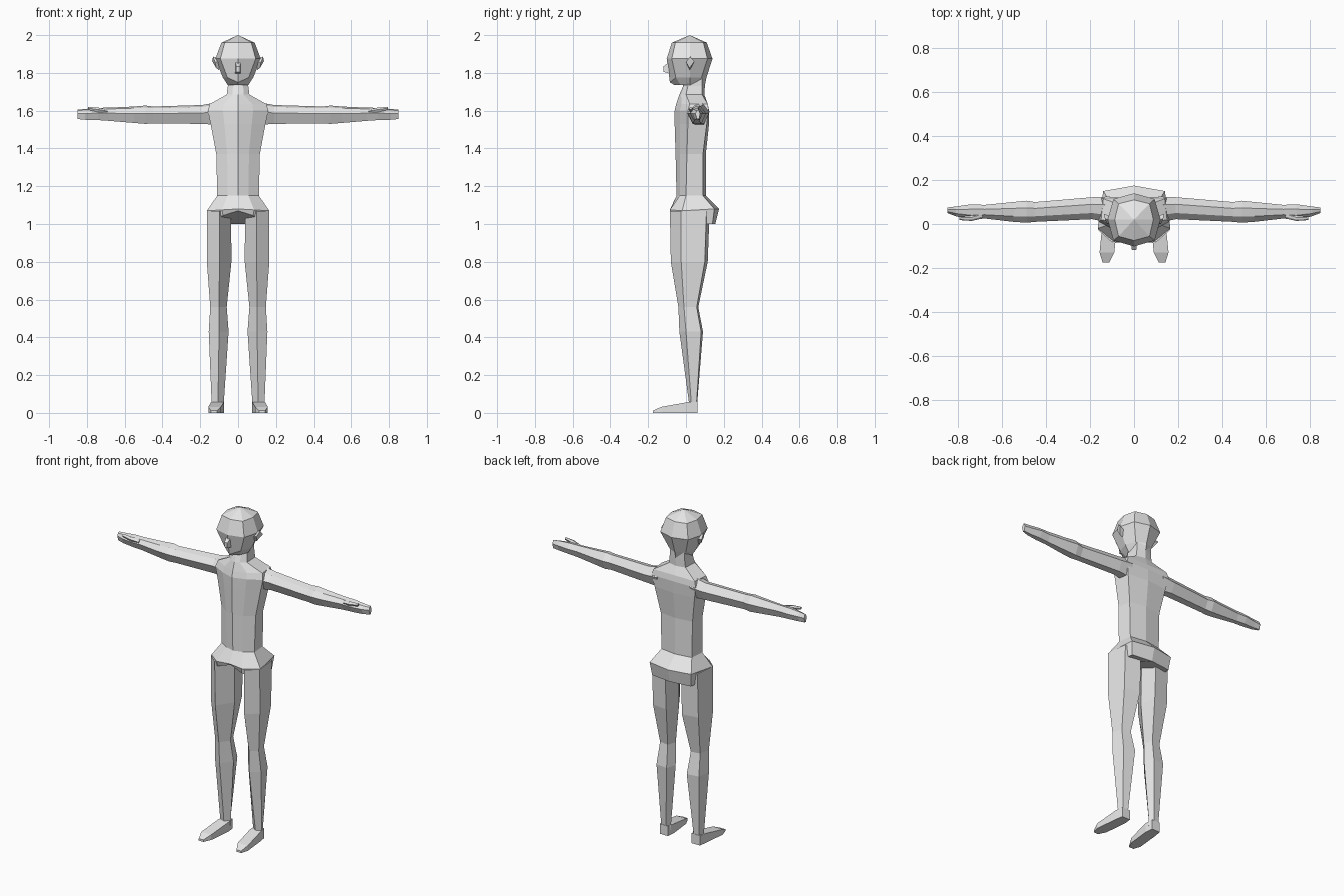
import bpy, bmesh

cube = bpy.data.objects.get("Cube")
if cube:
    bpy.data.objects.remove(cube, do_unlink=True)

clay = bpy.data.materials.new("light_grey")
clay.use_nodes = True
clay.diffuse_color = (0.8, 0.8, 0.8, 1)
clay.node_tree.nodes["Principled BSDF"].inputs["Base Color"].default_value = (0.8, 0.8, 0.8, 1)


def loft(name, rings, side=1, tip=None):
    """Skin a list of equal rings of points; side=-1 mirrors across x."""
    bm = bmesh.new()
    loops = [[bm.verts.new((x * side, y, z)) for x, y, z in ring] for ring in rings]
    n = len(loops[0])
    for a, b in zip(loops, loops[1:]):
        for i in range(n):
            j = (i + 1) % n
            bm.faces.new((a[i], a[j], b[j], b[i]))
    bm.faces.new(loops[0])
    if tip:
        apex = bm.verts.new(tip)
        for i in range(n):
            bm.faces.new((loops[-1][i], loops[-1][(i + 1) % n], apex))
    else:
        bm.faces.new(loops[-1])
    bmesh.ops.recalc_face_normals(bm, faces=bm.faces)
    mesh = bpy.data.meshes.new(name)
    bm.to_mesh(mesh)
    bm.free()
    mesh.materials.append(clay)
    obj = bpy.data.objects.new(name, mesh)
    bpy.context.collection.objects.link(obj)
    return obj


def symmetric(half):
    """Close a half ring whose first and last points lie on x = 0."""
    return half + [(-x, y, z) for x, y, z in half[-2:0:-1]]


def box_ring_y(y, x0, x1, z0, z1):
    return [(x0, y, z0), (x1, y, z0), (x1, y, z1), (x0, y, z1)]


# Torso: ridge down the chest, flat flanks, shallow ridge down the back
def torso_ring(z, x, front, side_front, side_back, back):
    return symmetric([(0, front, z), (x * 0.5, (front + side_front) / 2 - 0.008, z),
                      (x, side_front, z), (x * 0.93, side_back, z), (0, back, z)])


pelvis_low = symmetric([(0, -0.07, 1.07), (0.08, -0.08, 1.045), (0.155, -0.02, 1.0),
                        (0.13, 0.14, 1.0), (0, 0.155, 1.0)])
pelvis = symmetric([(0, -0.08, 1.08), (0.085, -0.085, 1.075), (0.165, -0.02, 1.07),
                    (0.14, 0.15, 1.08), (0, 0.175, 1.08)])
loft("torso", [
    pelvis_low, pelvis,
    torso_ring(1.15, 0.11, -0.05, 0.0, 0.09, 0.105),
    torso_ring(1.37, 0.115, -0.055, 0.005, 0.09, 0.105),
    torso_ring(1.53, 0.145, -0.06, 0.01, 0.11, 0.122),
    torso_ring(1.6, 0.16, -0.06, 0.01, 0.12, 0.122),
    torso_ring(1.635, 0.15, -0.052, 0.02, 0.115, 0.115),
    torso_ring(1.685, 0.06, -0.035, 0.0, 0.085, 0.097),
    torso_ring(1.73, 0.054, -0.015, 0.01, 0.085, 0.1),
    torso_ring(1.79, 0.054, -0.01, 0.01, 0.085, 0.1),
])


# Head: eight-sided rings closed by a crown point
def head_ring(z, x, front, back, d, chin=0.0):
    mid, r = 0.02, x * d
    return symmetric([(0, front, z - chin), (r, mid + (front - mid) * d, z), (x, mid, z),
                      (r, mid + (back - mid) * d, z), (0, back, z)])


loft("head", [
    head_ring(1.735, 0.054, -0.06, 0.1, 0.6),
    head_ring(1.775, 0.08, -0.085, 0.108, 0.7, 0.025),
    head_ring(1.875, 0.12, -0.102, 0.14, 0.78),
    head_ring(1.96, 0.088, -0.075, 0.11, 0.8),
], tip=(0, 0.02, 2.0))

# Nose wedge
loft("nose", [box_ring_y(-0.08, -0.015, 0.015, 1.795, 1.865),
              box_ring_y(-0.118, -0.01, 0.01, 1.805, 1.835)])


# Leg section: front ridge, outer flank, flat back, inner flank
def leg_ring(z, inner, outer, front, back):
    ridge = inner + (outer - inner) * 0.48
    span = back - front
    return [(ridge, front, z), (outer, front + span * 0.28, z),
            (outer - 0.012, back - span * 0.08, z), (inner + 0.018, back, z),
            (inner, front + span * 0.5, z)]


# Arm section: six-sided with a ridge along front and back
def arm_ring(x, front, back, low, high):
    w, mid = back - front, low + (high - low) * 0.58
    return [(x, front, mid), (x, front + w * 0.28, high - (high - low) * 0.1),
            (x, front + w * 0.68, high), (x, back, mid),
            (x, front + w * 0.75, low), (x, front + w * 0.3, low)]


for side, label in ((1, "left"), (-1, "right")):
    loft("leg_" + label, [
        leg_ring(0.03, 0.075, 0.14, 0.01, 0.06),
        leg_ring(0.06, 0.075, 0.14, 0.015, 0.06),
        leg_ring(0.43, 0.05, 0.155, -0.035, 0.09),
        leg_ring(0.56, 0.06, 0.147, -0.04, 0.065),
        leg_ring(0.8, 0.035, 0.165, -0.08, 0.115),
        leg_ring(1.07, 0.037, 0.165, -0.085, 0.125),
    ], side)
    loft("foot_" + label, [
        box_ring_y(0.06, 0.08, 0.135, 0, 0.06),
        box_ring_y(0.01, 0.075, 0.143, 0, 0.057),
        box_ring_y(-0.13, 0.09, 0.157, 0, 0.032),
        box_ring_y(-0.175, 0.112, 0.143, 0, 0.012),
    ], side)
    loft("arm_" + label, [
        arm_ring(0.11, 0.005, 0.125, 1.525, 1.645),
        arm_ring(0.19, 0.022, 0.122, 1.53, 1.63),
        arm_ring(0.45, 0.01, 0.1, 1.533, 1.622),
        arm_ring(0.49, 0.006, 0.106, 1.53, 1.627),
        arm_ring(0.55, 0.01, 0.1, 1.535, 1.622),
        arm_ring(0.68, 0.025, 0.087, 1.546, 1.616),
        arm_ring(0.74, 0.02, 0.09, 1.55, 1.615),
        arm_ring(0.81, 0.035, 0.08, 1.552, 1.609),
        arm_ring(0.85, 0.05, 0.075, 1.556, 1.605),
    ], side)
    # Thumb lies just in front of the fingers
    loft("thumb_" + label, [
        arm_ring(0.69, 0.025, 0.055, 1.585, 1.607),
        arm_ring(0.74, 0.014, 0.038, 1.592, 1.616),
        arm_ring(0.795, 0.018, 0.033, 1.605, 1.62),
    ], side)
    # Ear: small flared diamond plate
    loft("ear_" + label, [
        [(0.10, 0.0, 1.855), (0.10, 0.02, 1.815), (0.10, 0.035, 1.855), (0.10, 0.02, 1.88)],
        [(0.122, 0.0, 1.858), (0.115, 0.018, 1.825), (0.137, 0.045, 1.862), (0.132, 0.022, 1.886)],
    ], side)
